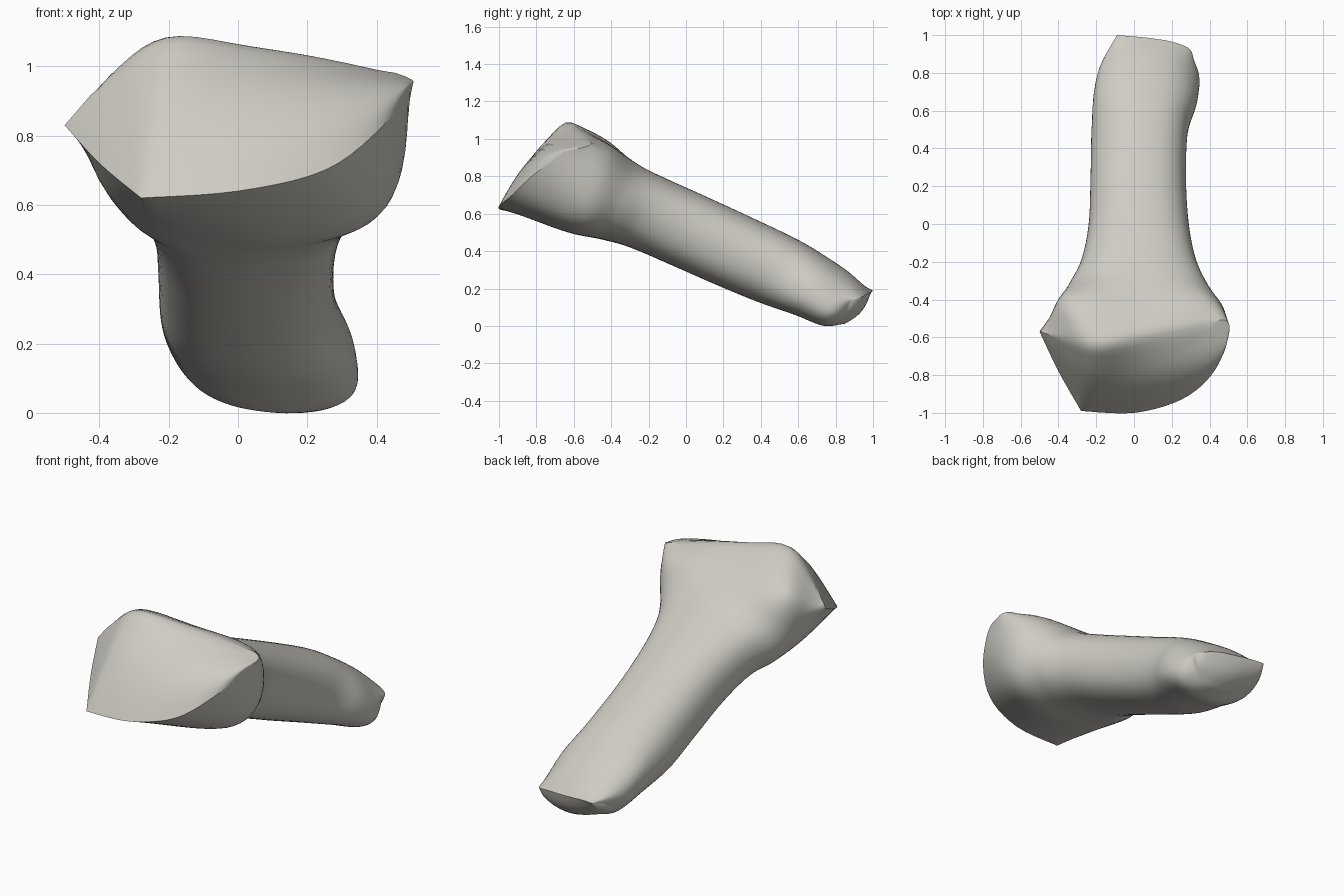
import bpy, bmesh, math
from mathutils import Vector

cube = bpy.data.objects.get("Cube")
if cube:
    bpy.data.objects.remove(cube)

SIDES, AROUND, ALONG, CAP = 12, 5, 6, 12
COUNT = SIDES * AROUND

bone = bpy.data.materials.new("bone ivory")
bone.use_nodes = True
ivory = (0.62, 0.60, 0.55, 1)
bone.diffuse_color = ivory
bone.node_tree.nodes["Principled BSDF"].inputs["Base Color"].default_value = ivory


def section(yt, zt, yb, zb, left, right, tilt=0.0, power=0.88, sweep=0.0, shear=0.0):
    """Rounded slanted ring between a top point and a bottom point."""
    ring = []
    for i in range(SIDES):
        a = 2 * math.pi * i / SIDES
        c, s = [math.copysign(abs(v) ** power, v) for v in (math.cos(a), math.sin(a))]
        x = (left + right) / 2 + c * (right - left) / 2 - shear * s
        y = (yt + yb) / 2 + s * (yt - yb) / 2 + sweep * c * c
        z = (zt + zb) / 2 + s * (zt - zb) / 2 + tilt * x + sweep * c * c / 2
        ring.append(Vector((x, y, z)))
    return ring


def blend(a, b, c, d, t):
    """Smooth curve from b to c."""
    return (b * 2 + (c - a) * t + (a * 2 - b * 5 + c * 4 - d) * t ** 2
            + (b * 3 - a - c * 3 + d) * t ** 3) / 2


def refine_ring(ring, corners=()):
    """Closed smooth curve through the ring that breaks at the corners."""
    points = []
    for i in range(SIDES):
        j = (i + 1) % SIDES
        before = ring[i] if i in corners else ring[i - 1]
        after = ring[j] if j in corners else ring[(j + 1) % SIDES]
        points += [blend(before, ring[i], ring[j], after, k / AROUND) for k in range(AROUND)]
    return points


# Outline of the wide joint face and of the narrow far end, from the +x side upwards
head_rim = [Vector(p) for p in (
    (.49, -.63, .93), (.485, -.51, .97), (.26, -.55, 1.03), (.02, -.60, 1.075),
    (-.2, -.65, 1.11), (-.36, -.61, .985), (-.5, -.57, .83), (-.4, -.78, .72),
    (-.28, -.99, .62), (0, -1, .64), (.25, -.93, .70), (.41, -.8, .82))]
end_rim = [Vector(p) for p in (
    (.31, .88, .13), (.29, .93, .15), (.2, .965, .17), (.08, .985, .18),
    (-.03, .995, .19), (-.09, 1, .19), (-.13, .92, .16), (-.13, .87, .11),
    (-.05, .85, .06), (.08, .85, .02), (.18, .85, .015), (.27, .86, .06))]

# Shaft sections from head to far end
shaft = [section(-.42, .98, -.66, .51, -.43, .48, tilt=-.04, power=.72, sweep=.07),
         section(-.25, .86, -.44, .46, -.355, .40),
         section(-.10, .785, -.30, .42, -.28, .33),
         section(.10, .695, -.10, .335, -.24, .29),
         section(.35, .58, .15, .225, -.23, .275),
         section(.60, .46, .38, .13, -.225, .285),
         section(.75, .37, .58, .06, -.21, .33, shear=.04),
         section(.88, .28, .74, .0, -.17, .335, shear=.06)]
controls = ([refine_ring(head_rim, (6, 8))] + [refine_ring(r) for r in shaft]
            + [refine_ring(end_rim, (5,))])
last = len(controls) - 1
rows = []
for j in range(last):
    four = [controls[min(max(j + k, 0), last)] for k in (-1, 0, 1, 2)]
    for k in range(ALONG):
        rows.append([blend(*p, k / ALONG) for p in zip(*four)])
rows.append(controls[last])

bm = bmesh.new()
grid = [[bm.verts.new(p) for p in row] for row in rows]
for lower, upper in zip(grid, grid[1:]):
    for i in range(COUNT):
        k = (i + 1) % COUNT
        bm.faces.new((lower[i], lower[k], upper[k], upper[i]))


def strip_cap(ring, swell):
    """Close a rim with strips running from its upper to its lower half."""
    half = COUNT // 2
    strips = []
    for i in range(1, half):
        top, bottom = ring[i], ring[COUNT - i]
        inner = []
        for k in range(1, CAP):
            t = k / CAP
            bulge = swell(top.co.x) * math.sin(math.pi * t) * math.sin(math.pi * i / half)
            inner.append(bm.verts.new(top.co.lerp(bottom.co, t) + bulge))
        strips.append([top] + inner + [bottom])
    for a, b in zip(strips, strips[1:]):
        for k in range(CAP):
            bm.faces.new((a[k], a[k + 1], b[k + 1], b[k]))
    for tip, strip in ((ring[0], strips[0]), (ring[half], strips[-1])):
        for k in range(CAP):
            bm.faces.new((tip, strip[k], strip[k + 1]))
    return strips


# Joint face swells towards +x; the far end is a shallow dome
forward, outward = Vector((0, -.75, .66)), Vector((0, .8, -.6))
joint = strip_cap(grid[0], lambda x: forward * (.02 + .13 * max(0, x + .2)))
strip_cap(grid[-1], lambda x: outward * .03)
bmesh.ops.recalc_face_normals(bm, faces=bm.faces)

# The upper lip of the head is rounded; the other head edges and the tip stay crisp
lip = range(AROUND + 2, 5 * AROUND + 2)
soft = [row[i] for row in grid[:4] for i in lip]
soft += [v for i in lip for v in joint[i - 1][1:4]]
for _ in range(5):
    bmesh.ops.smooth_vert(bm, verts=soft, factor=0.5,
                          use_axis_x=True, use_axis_y=True, use_axis_z=True)
for face in bm.faces:
    face.smooth = True
crisp_head = [i for i in range(COUNT) if i not in lip]
crisp_tip = range(AROUND, 6 * AROUND)
for ring, crisp in ((grid[0], crisp_head), (grid[-1], crisp_tip)):
    for i in crisp:
        bm.edges.get((ring[i], ring[(i + 1) % COUNT])).smooth = False

mesh = bpy.data.meshes.new("long_bone")
bm.to_mesh(mesh)
bm.free()
mesh.materials.append(bone)
obj = bpy.data.objects.new("long_bone", mesh)
bpy.context.collection.objects.link(obj)
